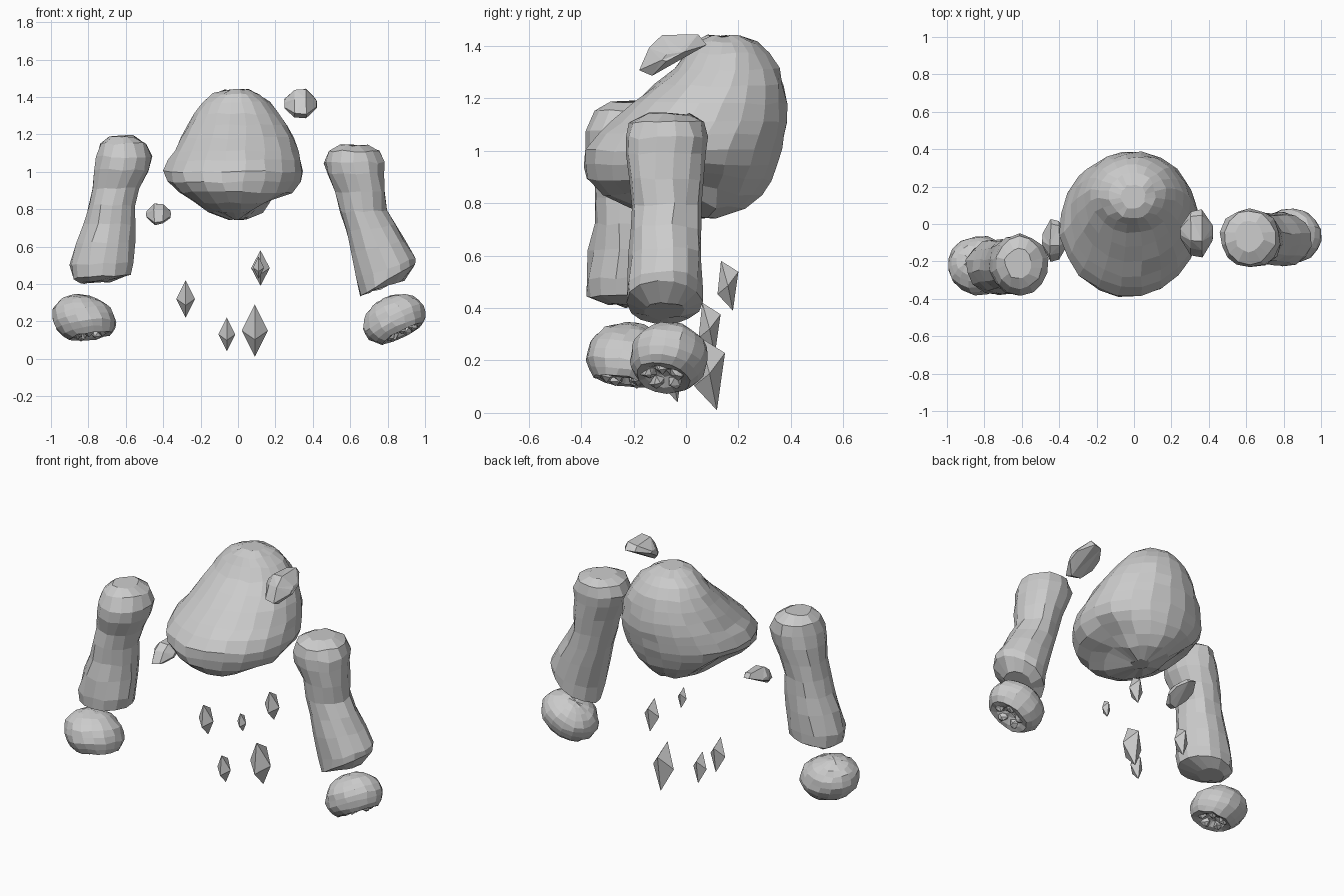
import bpy, bmesh, math, random
from mathutils import Vector, Matrix

random.seed(4)
cube = bpy.data.objects.get("Cube")
if cube:
    bpy.data.objects.remove(cube)

stone = bpy.data.materials.new("stone_grey")
stone.use_nodes = True
GREY = (0.6, 0.6, 0.6, 1)
stone.diffuse_color = GREY
stone.node_tree.nodes["Principled BSDF"].inputs["Base Color"].default_value = GREY


def finish(name, bm, jitter=0.0):
    """Chip the surface slightly and turn the bmesh into a flat shaded object."""
    for v in bm.verts:
        v.co += Vector([random.uniform(-jitter, jitter) for _ in range(3)])
    bmesh.ops.recalc_face_normals(bm, faces=bm.faces)
    mesh = bpy.data.meshes.new(name)
    bm.to_mesh(mesh)
    bm.free()
    mesh.materials.append(stone)
    obj = bpy.data.objects.new(name, mesh)
    bpy.context.collection.objects.link(obj)


def loft(rings, sides):
    """Join oval rings given as x0, x1, y0, y1, z, x slope."""
    bm = bmesh.new()
    loops = []
    for x0, x1, y0, y1, z, slope in rings:
        loop = []
        for i in range(sides):
            a = math.tau * (i + 0.5) / sides
            dx = math.cos(a) * (x1 - x0) / 2
            dy = math.sin(a) * (y1 - y0) / 2
            loop.append(bm.verts.new(((x0 + x1) / 2 + dx, (y0 + y1) / 2 + dy, z + slope * dx)))
        loops.append(loop)
    for low, high in zip(loops, loops[1:]):
        for i in range(sides):
            j = (i + 1) % sides
            bm.faces.new((low[i], low[j], high[j], high[i]))
    bm.faces.new(loops[0][::-1])
    bm.faces.new(loops[-1])
    return bm


def push(bm, spot, radius, offset):
    """Move the surface around a spot, fading out with distance."""
    for v in bm.verts:
        near = max(0, 1 - (v.co - Vector(spot)).length / radius)
        v.co += Vector(offset) * near


# Body: domed back, sloping front and a full, rounded lower ridge
body = loft([
    (-.05, .05, .0, .12, .745, 0),
    (-.16, .15, -.21, .23, .785, 0),
    (-.25, .22, -.325, .29, .835, 0),
    (-.33, .29, -.378, .33, .89, 0),
    (-.385, .335, -.392, .35, .945, 0),
    (-.40, .35, -.385, .37, 1.0, 0),
    (-.375, .34, -.345, .383, 1.06, 0),
    (-.345, .325, -.285, .39, 1.11, 0),
    (-.305, .30, -.20, .388, 1.18, 0),
    (-.265, .265, -.12, .375, 1.25, 0),
    (-.23, .225, -.05, .355, 1.31, 0),
    (-.19, .17, .0, .32, 1.37, 0),
    (-.13, .115, .03, .28, 1.415, 0),
    (-.07, .06, .08, .21, 1.437, 0)], 20)
# Hollows beneath and behind the lower ridge
push(body, (.14, -.06, .80), .17, (-.01, .0, .07))
push(body, (.26, .06, .86), .15, (-.03, .0, .04))
push(body, (-.30, .06, .87), .16, (.05, .0, .05))
finish("body", body, .006)

# Arms: rounded shoulder, narrow middle and slanted wrist
left_arm = loft([
    (.71, .89, -.16, -.01, .39, .38),
    (.655, .945, -.225, .06, .42, .58),
    (.635, .952, -.23, .065, .485, .36),
    (.60, .90, -.22, .06, .60, .2),
    (.575, .84, -.215, .055, .70, .12),
    (.55, .795, -.215, .055, .79, .05),
    (.52, .79, -.225, .065, .89, 0),
    (.475, .785, -.235, .08, .99, 0),
    (.46, .78, -.235, .085, 1.05, 0),
    (.48, .755, -.215, .07, 1.11, 0),
    (.54, .69, -.15, .02, 1.14, 0)], 14)
push(left_arm, (.61, -.21, .85), .1, (0, .025, 0))
finish("left_arm", left_arm, .007)

right_arm = loft([
    (-.84, -.68, -.30, -.14, .41, .05),
    (-.89, -.57, -.375, -.085, .44, .08),
    (-.90, -.555, -.38, -.08, .51, .04),
    (-.865, -.55, -.37, -.08, .62, 0),
    (-.83, -.55, -.355, -.085, .72, 0),
    (-.80, -.55, -.355, -.085, .82, 0),
    (-.785, -.52, -.365, -.075, .91, 0),
    (-.77, -.475, -.38, -.06, 1.01, 0),
    (-.76, -.455, -.385, -.055, 1.08, 0),
    (-.735, -.485, -.35, -.07, 1.15, 0),
    (-.69, -.55, -.29, -.13, 1.19, 0)], 14)
push(right_arm, (-.69, -.35, .9), .1, (0, .025, 0))
finish("right_arm", right_arm, .007)


# Hands: flattened domes with an open palm and finger knobs sunk in it
def hand(name, centre, radii, palm, slope):
    palm = Vector(palm).normalized()
    centre = Vector(centre)
    turn = palm.to_track_quat('Z', 'Y').to_matrix().to_4x4()

    def place(p):
        q = Vector([p[i] * radii[i] for i in range(3)])
        q.z += slope * q.x
        return centre + q

    bm = bmesh.new()
    bmesh.ops.create_uvsphere(bm, u_segments=16, v_segments=12, radius=1, matrix=turn)
    for v in bm.verts:
        d = v.co.normalized().dot(palm)
        if d > .8:
            v.co -= palm * (d - .8) * 3
        v.co = place(v.co)
    finish(name, bm, .005)

    knobs = bmesh.new()
    side = turn.to_3x3() @ Vector((1, 0, 0))
    up = turn.to_3x3() @ Vector((0, 1, 0))
    for i in range(5):
        a = math.tau * i / 5
        p = palm * .56 + (side * math.cos(a) + up * math.sin(a)) * .42
        bmesh.ops.create_icosphere(knobs, subdivisions=1, radius=.032,
                                   matrix=Matrix.Translation(place(p)))
    finish(name + "_fingers", knobs, .006)


hand("left_hand", (.836, -.065, .21), (.167, .15, .132), (.35, -.2, -.9), .2)
hand("right_hand", (-.825, -.222, .212), (.172, .158, .132), (.3, -.2, -.9), -.1)


# Horns: flat chipped wedges rising towards the back
def horn(name, centre, size, mirror):
    profile = [(-.13, -.055), (-.09, .03), (-.04, .08), (.10, .08), (.13, .045), (.02, -.01), (-.08, -.075)]
    bm = bmesh.new()
    for y, z in profile:
        for x, squash in ((-.085, .3), (-.035, .9), (.03, 1), (.085, .3)):
            bm.verts.new((x * mirror, y * squash, z * squash + .01))
    bmesh.ops.convex_hull(bm, input=bm.verts)
    bmesh.ops.transform(bm, verts=bm.verts,
                        matrix=Matrix.Translation(centre) @ Matrix.Diagonal((*size, 1)))
    finish(name, bm, .004)


horn("left_horn", (.335, -.05, 1.352), (1, 1, 1), 1)
horn("right_horn", (-.425, -.085, .765), (.75, .88, .74), -1)


# Crystals: skewed six-point shards
def crystal(name, x, y, z, width, height):
    w, h = width / 2, height
    points = [(0, -.14 * h, .5 * h), (0, .1 * h, -.5 * h), (-w, 0, 0), (w, 0, 0),
              (0, -.21 * h, -.17 * h), (0, .21 * h, .28 * h)]
    bm = bmesh.new()
    for p in points:
        bm.verts.new(Vector(p) + Vector((x, y, z)))
    bmesh.ops.convex_hull(bm, input=bm.verts)
    finish(name, bm)


crystal("upper_crystal", .12, .16, .485, .1, .19)
crystal("front_crystal", .11, -.12, .487, .06, .12)
crystal("side_crystal", -.28, .09, .32, .1, .2)
crystal("lower_crystal", -.06, -.05, .13, .09, .18)
crystal("large_crystal", .09, .09, .15, .14, .28)
